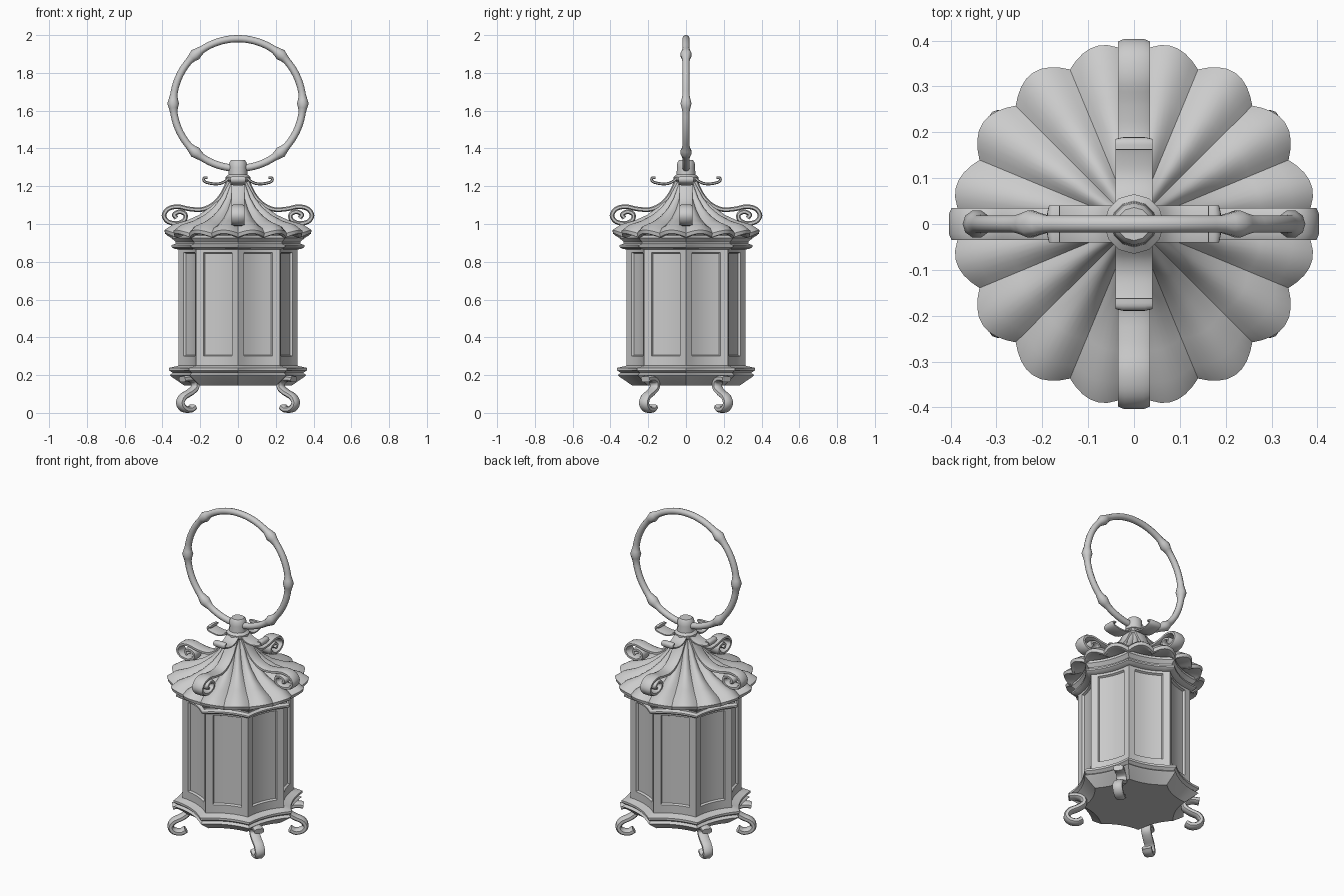
import bpy, bmesh
from math import sin, cos, pi, radians, exp
from mathutils import Vector

if "Cube" in bpy.data.objects:
    bpy.data.objects.remove(bpy.data.objects["Cube"])


def finish(name, bm, angle=35):
    bmesh.ops.recalc_face_normals(bm, faces=bm.faces[:])
    me = bpy.data.meshes.new(name)
    bm.to_mesh(me)
    bm.free()
    ob = bpy.data.objects.new(name, me)
    bpy.context.collection.objects.link(ob)
    bpy.ops.object.select_all(action='DESELECT')
    ob.select_set(True)
    bpy.context.view_layer.objects.active = ob
    bpy.ops.object.shade_smooth_by_angle(angle=radians(angle))
    return ob


def loft(rings, closed=False):
    """Skin a list of equal point rings; cap the ends unless closed."""
    bm = bmesh.new()
    vs = [[bm.verts.new(p) for p in ring] for ring in rings]
    n = len(vs[0])
    pairs = list(zip(vs, vs[1:])) + ([(vs[-1], vs[0])] if closed else [])
    for a, b in pairs:
        for i in range(n):
            j = (i + 1) % n
            bm.faces.new((a[i], a[j], b[j], b[i]))
    if not closed:
        bm.faces.new(vs[0])
        bm.faces.new(vs[-1])
    return bm


def smooth_path(pts, steps=4):
    """Catmull-Rom through (r, z) points."""
    p = [Vector(q) for q in pts]
    p = [2 * p[0] - p[1]] + p + [2 * p[-1] - p[-2]]
    out = []
    for i in range(1, len(p) - 2):
        a, b, c, d = p[i - 1:i + 3]
        for s in range(steps):
            t = s / steps
            out.append(0.5 * (2 * b + (c - a) * t + (2 * a - 5 * b + 4 * c - d) * t * t
                              + (3 * b - a - 3 * c + d) * t ** 3))
    return out + [p[-2]]


def ribbon(name, pts, width, thick, angle):
    """Rounded strap following an (r, z) path in the radial plane at an angle."""
    path = smooth_path(pts)
    out, side = Vector((cos(angle), sin(angle), 0)), Vector((-sin(angle), cos(angle), 0))
    section = [(-.5, -.25), (-.5, .25), (-.3, .5), (.3, .5), (.5, .25), (.5, -.25), (.3, -.5), (-.3, -.5)]
    rings = []
    for i, q in enumerate(path):
        d = (path[min(i + 1, len(path) - 1)] - path[max(i - 1, 0)]).normalized()
        nrm = out * -d.y + Vector((0, 0, d.x))
        c = out * q.x + Vector((0, 0, q.y))
        rings.append([c + side * (u * width) + nrm * (v * thick) for u, v in section])
    return finish(name, loft(rings), 40)


# Octagonal housing with hollowed sides, mouldings and recessed panels
TS = (0, .16, .33, .5, .67, .84)


def octagon(r, z):
    ring = []
    for k in range(8):
        a, b = k * pi / 4, (k + 1) * pi / 4
        v0, v1 = Vector((cos(a), sin(a), 0)), Vector((cos(b), sin(b), 0))
        mid = (v0 + v1).normalized()
        for t in TS:
            p = (v0.lerp(v1, t) - mid * (.07 * 4 * t * (1 - t))) * r
            ring.append((p.x, p.y, z))
    return ring


profile = [(.285, .145), (.35, .19), (.362, .2), (.345, .212), (.366, .225), (.366, .238), (.33, .246),
           (.315, .25), (.315, .30), (.315, .85), (.315, .865), (.335, .868), (.352, .878), (.352, .888),
           (.33, .896), (.33, .905), (.352, .925), (.352, .94), (.28, .95)]
bm = loft([octagon(r, z) for r, z in profile])
bm.normal_update()
bmesh.ops.recalc_face_normals(bm, faces=bm.faces[:])
panels = []
for f in bm.faces:
    zs = [v.co.z for v in f.verts]
    if abs(min(zs) - .30) < 1e-4 and abs(max(zs) - .85) < 1e-4:
        rs = max(v.co.xy.length for v in f.verts)
        if rs < .3145:                       # skips the strips touching a corner
            panels.append(f)
bmesh.ops.inset_region(bm, faces=panels, thickness=.006, depth=-.012, use_even_offset=True)
finish("lantern_body", bm, 30)

# Fluted roof: 16 lobes with a turned-down lip (r, z, radial swell, upward swell)
roof = [(.045, 1.25, 0, 0), (.06, 1.2, .004, .004), (.095, 1.13, .012, .008), (.14, 1.075, .012, .014),
        (.20, 1.03, .01, .018), (.27, .997, .01, .02), (.335, .978, .015, .02), (.365, .952, .032, .016),
        (.36, .93, .032, .02), (.345, .925, .03, .02), (.30, .945, .01, .01), (.2, .96, 0, 0)]
rings = []
for r, z, dr, dz in roof:
    ring = []
    for i in range(128):
        a = 2 * pi * i / 128
        b = abs(sin(8 * a))
        ring.append(((r + dr * b) * cos(a), (r + dr * b) * sin(a), z + dz * b))
    rings.append(ring)
finish("fluted_roof", loft(rings), 32)

# Top cap
cap = [(.05, 1.19), (.052, 1.22), (.065, 1.232), (.065, 1.25), (.05, 1.262), (.048, 1.30),
       (.046, 1.325), (.036, 1.338)]
finish("top_cap", loft([[(r * cos(i * pi / 6), r * sin(i * pi / 6), z) for i in range(12)]
                        for r, z in cap]), 40)

# Carrying ring with bamboo-like knuckles
knots = [radians(a) for a in (0, 49, 131, 180, 229, 311)]
rings = []
for i in range(96):
    a = 2 * pi * i / 96
    gap = min(abs((a - k + pi) % (2 * pi) - pi) for k in knots)
    t = .019 + .012 * exp(-(gap / .075) ** 2)
    rings.append([((.343 + t * cos(w)) * cos(a), t * sin(w), 1.638 + (.343 + t * cos(w)) * sin(a))
                  for w in (j * pi / 5 for j in range(10))])
finish("carrying_ring", loft(rings, True), 50)

# Roof ridge scrolls and small upper curls
scroll = [(.05, 1.225), (.085, 1.155), (.13, 1.105), (.19, 1.077), (.26, 1.08), (.32, 1.092), (.37, 1.08),
          (.392, 1.045), (.37, 1.012), (.32, 1.003), (.283, 1.022), (.28, 1.052), (.31, 1.065),
          (.338, 1.05), (.325, 1.032)]
curl = [(.045, 1.245), (.075, 1.222), (.11, 1.212), (.15, 1.216), (.178, 1.226), (.18, 1.243), (.162, 1.245)]
for k in range(4):
    ribbon(f"ridge_scroll_{k + 1}", scroll, .07, .024, k * pi / 2)
    ribbon(f"upper_curl_{k + 1}", curl, .08, .015, k * pi / 2)

# Four scrolled feet
foot = [(.365, .178), (.325, .183), (.287, .168), (.282, .135), (.315, .108), (.36, .085), (.378, .052),
        (.358, .024), (.32, .017), (.292, .032)]
for k, deg in enumerate((36, 144, 216, 324)):
    ribbon(f"foot_{k + 1}", foot, .055, .032, radians(deg))
